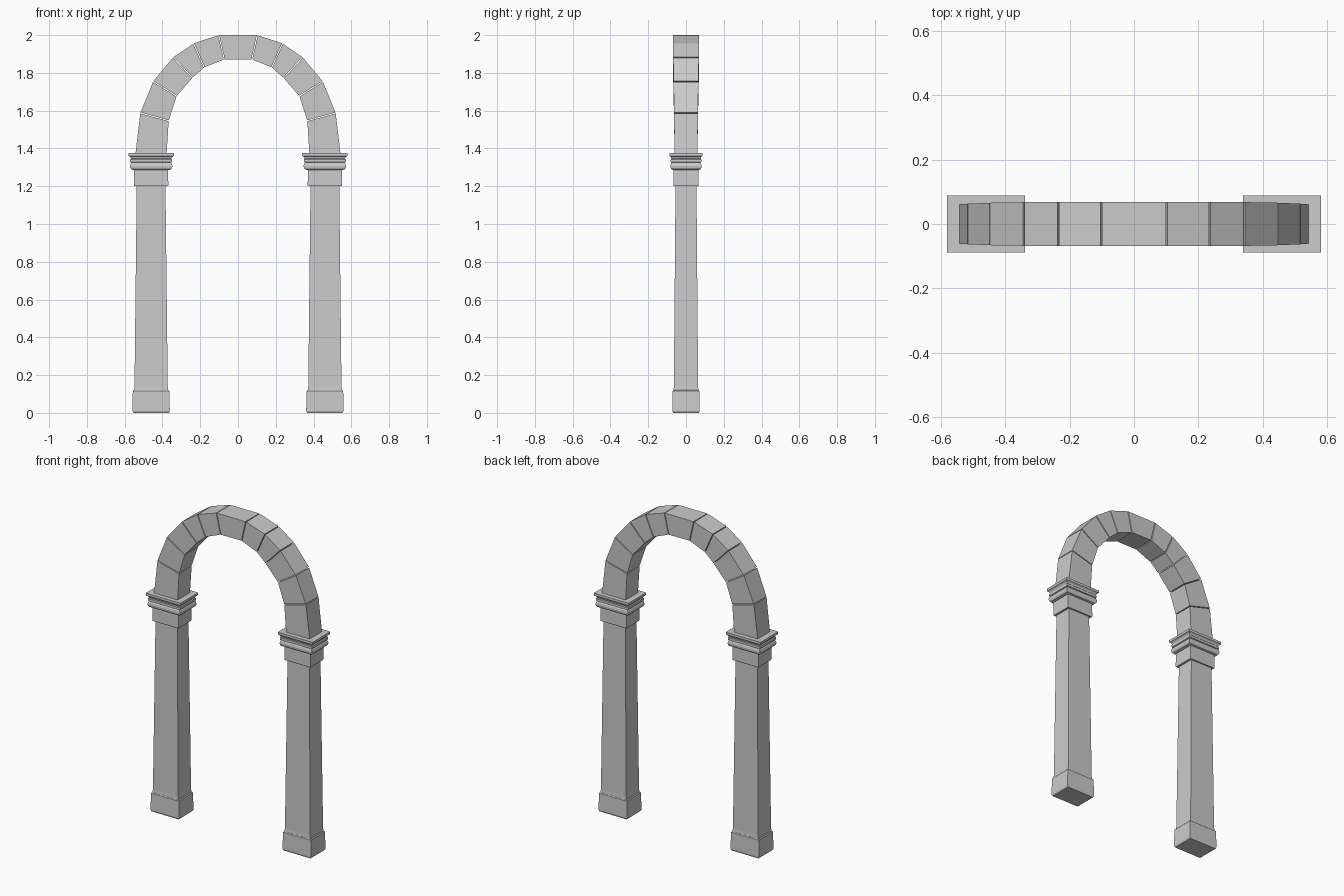
import bpy, bmesh
from mathutils import Vector

if "Cube" in bpy.data.objects:
    bpy.data.objects.remove(bpy.data.objects["Cube"])

CX, ASPECT = 0.46, 0.73   # pillar centre, depth to width ratio


def add_object(name, bm, mirror=True):
    bmesh.ops.recalc_face_normals(bm, faces=bm.faces)
    me = bpy.data.meshes.new(name)
    bm.to_mesh(me)
    bm.free()
    ob = bpy.data.objects.new(name, me)
    bpy.context.collection.objects.link(ob)
    if mirror:
        mod = ob.modifiers.new("mirror", 'MIRROR')
        mod.use_mirror_merge = False
    return ob


def stack(name, profile):
    """Rectangular rings of (height, half width), skinned and capped."""
    bm = bmesh.new()
    rings = [[bm.verts.new((CX + sx * h, sy * h * ASPECT, z))
              for sx, sy in ((-1, -1), (1, -1), (1, 1), (-1, 1))]
             for z, h in profile]
    for a, b in zip(rings, rings[1:]):
        for i in range(4):
            j = (i + 1) % 4
            bm.faces.new((a[i], a[j], b[j], b[i]))
    bm.faces.new(rings[0][::-1])
    bm.faces.new(rings[-1])
    return add_object(name, bm)


def voussoir(name, a, b, depth_a, depth_b, mirror=True, gap=0.0025):
    """Wedge stone between joints a and b, each (outer, inner) in x, z."""
    ao, ai, bo, bi = (Vector(p) for p in (*a, *b))
    do, di = (bo - ao).normalized() * gap, (bi - ai).normalized() * gap
    corners = ((ao + do, depth_a), (bo - do, depth_b),
               (bi - di, depth_b), (ai + di, depth_a))
    bm = bmesh.new()
    front = [bm.verts.new((p.x, -d, p.y)) for p, d in corners]
    back = [bm.verts.new((p.x, d, p.y)) for p, d in corners]
    bm.faces.new(front)
    bm.faces.new(back[::-1])
    for i in range(4):
        j = (i + 1) % 4
        bm.faces.new((front[i], back[i], back[j], front[j]))
    return add_object(name, bm, mirror)


# Pillars
stack("pillar_base", [(0, 0.094), (0.01, 0.099), (0.116, 0.097), (0.121, 0.092)])
stack("pillar_shaft", [(0.115, 0.091), (0.14, 0.088), (1.205, 0.076)])
stack("pillar_neck", [(1.2, 0.089), (1.205, 0.091), (1.29, 0.09)])

# Moulded capitals
stack("capital", [(1.286, 0.095), (1.289, 0.105), (1.297, 0.111), (1.308, 0.113),
                  (1.320, 0.109), (1.325, 0.104), (1.328, 0.111), (1.342, 0.111),
                  (1.346, 0.106), (1.355, 0.111), (1.358, 0.116), (1.361, 0.121),
                  (1.376, 0.121)])

# Arch joints from springing to keystone, with half depth at each
joints = [((0.543, 1.37), (0.378, 1.37), 0.061),
          ((0.517, 1.588), (0.367, 1.547), 0.063),
          ((0.449, 1.755), (0.325, 1.677), 0.066),
          ((0.343, 1.882), (0.241, 1.774), 0.068),
          ((0.235, 1.956), (0.179, 1.829), 0.068),
          ((0.102, 2.0), (0.073, 1.872), 0.068)]
for n, (p, q) in enumerate(zip(joints, joints[1:]), 1):
    voussoir(f"arch_stone_{n}", p[:2], q[:2], p[2], q[2])
o, i, d = joints[-1]
voussoir("keystone", (o, i), ((-o[0], o[1]), (-i[0], i[1])), d, d, mirror=False)
